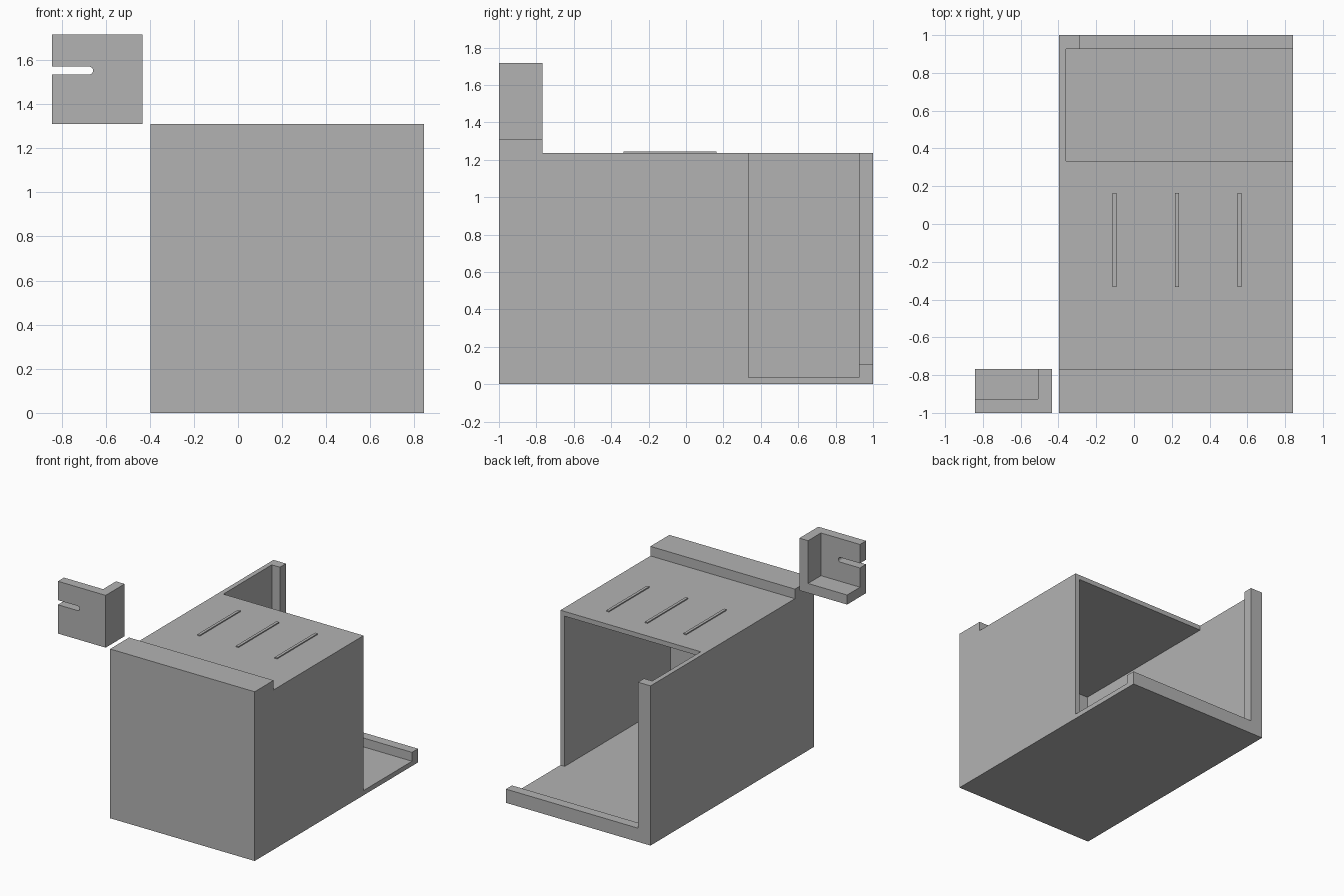
import bpy
import bmesh
from math import sin, cos, pi
from mathutils import Matrix, Vector

cube = bpy.data.objects.get("Cube")
if cube:
    bpy.data.objects.remove(cube, do_unlink=True)

grey = bpy.data.materials.new("plain grey")
grey.use_nodes = True
tone = (0.45, 0.45, 0.45, 1)
grey.diffuse_color = tone
grey.node_tree.nodes["Principled BSDF"].inputs["Base Color"].default_value = tone


def link(name, bm):
    mesh = bpy.data.meshes.new(name)
    bmesh.ops.recalc_face_normals(bm, faces=bm.faces)
    bm.to_mesh(mesh)
    bm.free()
    mesh.materials.append(grey)
    obj = bpy.data.objects.new(name, mesh)
    bpy.context.collection.objects.link(obj)
    return obj


def box(name, low, high):
    low, high = Vector(low), Vector(high)
    bm = bmesh.new()
    place = Matrix.Translation((low + high) / 2) @ Matrix.Diagonal((*(high - low), 1))
    bmesh.ops.create_cube(bm, size=1, matrix=place)
    return link(name, bm)


def carve(body, cutters):
    bpy.context.view_layer.objects.active = body
    for cutter in cutters:
        mod = body.modifiers.new("cut", 'BOOLEAN')
        mod.operation = 'DIFFERENCE'
        mod.solver = 'EXACT'
        mod.object = cutter
        bpy.ops.object.modifier_apply(modifier=mod.name)
        bpy.data.objects.remove(cutter, do_unlink=True)


wall = 0.037
left, right = -0.396, 0.843
roof, rim_top = 1.237, 1.311
mouth = 0.333
rear = 0.926

# Hollow case with a roof step, open rear corner, post and sill
case = box("case", (left, -1, 0), (right, 1, rim_top))
carve(case, [
    box("roof_step", (-2, -0.768, roof), (2, 2, 2)),
    box("cavity", (left + wall, -1 + wall, wall), (right - wall, 0.6, roof - wall)),
    box("open_corner", (left + wall, mouth, wall), (2, rear, 2)),
    box("rear_window", (-0.289, 0.7, 0.106), (2, 2, 2)),
])

# Thin ribs on the roof
for i in range(3):
    x = -0.104 + 0.331 * i
    box(f"roof_rib_{i + 1}", (x - 0.011, -0.334, roof), (x + 0.011, 0.163, roof + 0.008))

# Separate corner bracket with a round-ended slot
thick = 0.074
bx0, bx1, bz0, bz1 = -0.843, -0.434, rim_top, 1.716
bracket = box("corner_bracket", (bx0, -1, bz0), (bx1, -0.768, bz1))

bm = bmesh.new()
radius, cx, cz = 0.018, -0.675, 1.552
outline = [(-1, cz - radius)]
outline += [(cx + radius * cos(a), cz + radius * sin(a))
            for a in (pi * (k / 12 - 0.5) for k in range(13))]
outline.append((-1, cz + radius))
face = bm.faces.new([bm.verts.new((x, -1.1, z)) for x, z in outline])
grown = bmesh.ops.extrude_face_region(bm, geom=[face])["geom"]
bmesh.ops.translate(bm, vec=(0, 0.25, 0),
                    verts=[v for v in grown if isinstance(v, bmesh.types.BMVert)])
slot = link("slot", bm)

carve(bracket, [
    box("bracket_hollow", (-2, -1 + thick, bz0 + thick), (bx1 - thick, 0, 2)),
    slot,
])
